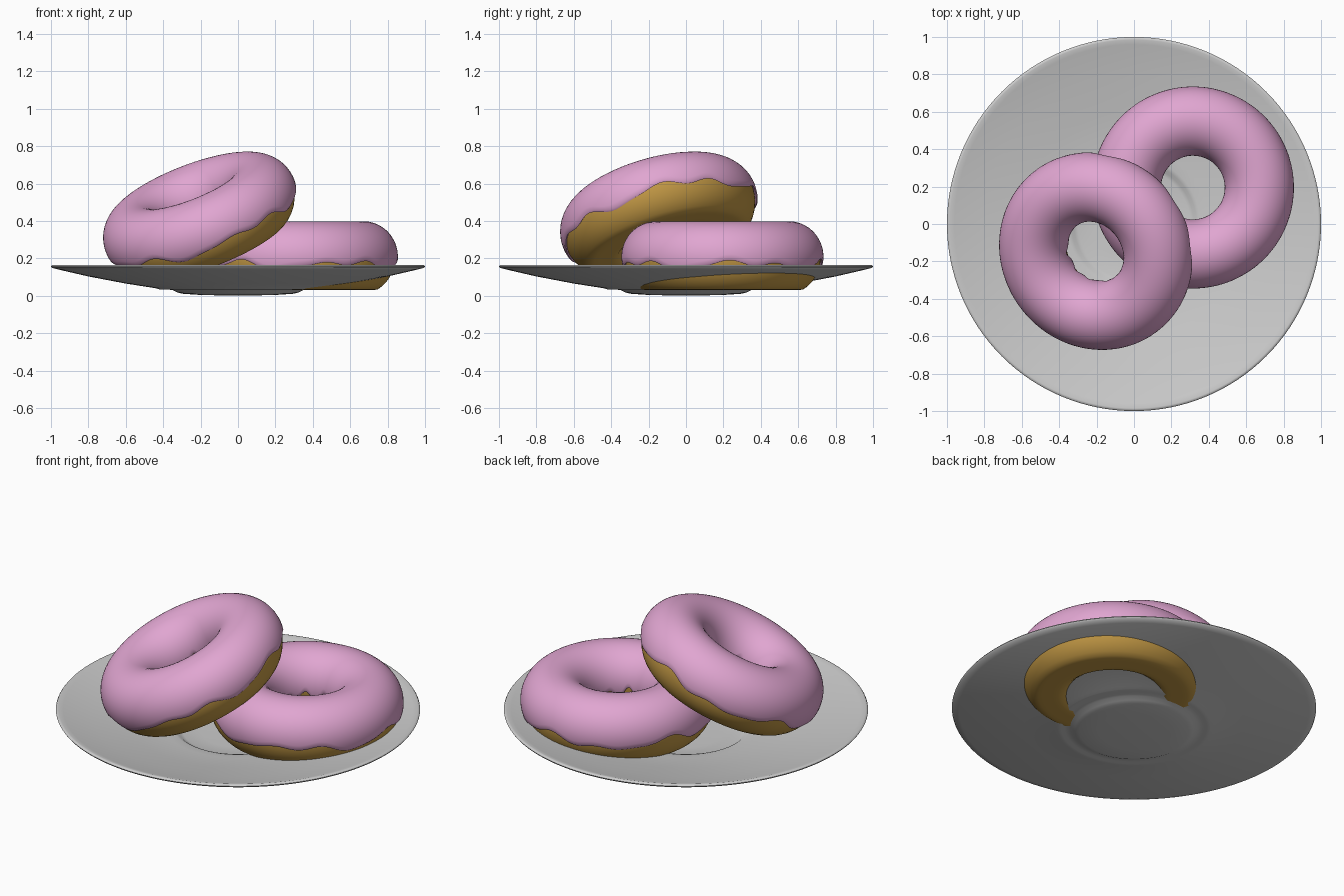
import bpy, bmesh, math
from mathutils import Vector, Matrix

if "Cube" in bpy.data.objects:
    bpy.data.objects.remove(bpy.data.objects["Cube"])


def material(name, rgb):
    m = bpy.data.materials.new(name)
    m.diffuse_color = (*rgb, 1)
    m.use_nodes = True
    m.node_tree.nodes["Principled BSDF"].inputs["Base Color"].default_value = m.diffuse_color
    return m


PLATE = material("plate_grey", (0.60, 0.60, 0.60))
DOUGH = material("golden_dough", (0.55, 0.32, 0.06))
ICING = material("pink_icing", (0.75, 0.38, 0.64))
MAJOR = 0.355


def grid_object(name, rows, mat, matrix, angle):
    """Skin closed rings of points, each row being one cross-section around the axis."""
    bm = bmesh.new()
    vs = [[bm.verts.new(p) for p in row] for row in rows]
    n, k = len(vs), len(vs[0])
    for i in range(n):
        for j in range(k):
            a, b = vs[i], vs[(i + 1) % n]
            bm.faces.new((a[j], b[j], b[(j + 1) % k], a[(j + 1) % k]))
    bmesh.ops.remove_doubles(bm, verts=bm.verts, dist=1e-5)
    bmesh.ops.recalc_face_normals(bm, faces=bm.faces)
    me = bpy.data.meshes.new(name)
    bm.to_mesh(me)
    bm.free()
    me.materials.append(mat)
    ob = bpy.data.objects.new(name, me)
    bpy.context.collection.objects.link(ob)
    ob.matrix_world = matrix
    bpy.ops.object.select_all(action='DESELECT')
    ob.select_set(True)
    bpy.context.view_layer.objects.active = ob
    bpy.ops.object.shade_smooth_by_angle(angle=math.radians(angle))
    return ob


def revolve(profile, u):
    return [(r * math.cos(u), r * math.sin(u), z) for r, z in profile]


def tube(v, rr, rz):
    return (MAJOR + rr * math.cos(v), rz * math.sin(v))


def icing_section(u):
    # wavy edge heights outside and inside, then a lip tucked into the dough
    outer = -0.19 + 0.10 * math.sin(5 * u + 0.6) + 0.07 * math.sin(9 * u + 2) + 0.04 * math.sin(14 * u)
    inner = math.pi + 0.18 + 0.12 * math.sin(11 * u) + 0.08 * math.sin(7 * u + 1)
    outside, inside = [], []
    steps = 30
    for i in range(steps + 1):
        v = outer + (inner - outer) * i / steps
        outside.append(tube(v, 0.185, 0.190))
        inside.append(tube(v, 0.160, 0.165))
    lip_a = tube(outer - 0.06, 0.179, 0.184)
    lip_b = tube(inner + 0.06, 0.179, 0.184)
    return [lip_a] + outside + [lip_b] + inside[::-1]


def donut(prefix, matrix):
    count = 144
    turns = [2 * math.pi * i / count for i in range(count)]
    # dough: ring with a flattened underside
    section = []
    for i in range(40):
        r, z = tube(2 * math.pi * i / 40, 0.170, 0.195)
        section.append((r, min(max(z, -0.178), 0.165)))
    grid_object(prefix + "_dough", [revolve(section, u) for u in turns], DOUGH, matrix, 60)
    grid_object(prefix + "_icing", [revolve(icing_section(u), u) for u in turns], ICING, matrix, 60)


# plate: thin shallow dish with a stepped well and a foot
plate_profile = [
    (0, 0.018), (0.20, 0.020), (0.30, 0.024), (0.32, 0.030), (0.335, 0.042), (0.355, 0.048),
    (0.40, 0.050), (0.60, 0.083), (0.80, 0.122), (0.96, 0.158), (0.985, 0.165), (0.995, 0.164),
    (1.0, 0.157), (0.995, 0.149), (0.96, 0.140), (0.80, 0.103), (0.60, 0.065), (0.44, 0.040),
    (0.42, 0.034), (0.40, 0.032), (0.38, 0.034), (0.35, 0.030), (0.325, 0.018), (0.30, 0.011),
    (0.20, 0.004), (0, 0.0)]
bm_turns = [2 * math.pi * i / 128 for i in range(128)]


def plate():
    bm = bmesh.new()
    vs = [bm.verts.new((r, 0, z)) for r, z in plate_profile]
    es = [bm.edges.new(p) for p in zip(vs, vs[1:])]
    bmesh.ops.spin(bm, geom=vs + es, cent=(0, 0, 0), axis=(0, 0, 1),
                   angle=2 * math.pi, steps=128, use_merge=True)
    bmesh.ops.remove_doubles(bm, verts=bm.verts, dist=1e-5)
    bmesh.ops.recalc_face_normals(bm, faces=bm.faces)
    me = bpy.data.meshes.new("plate")
    bm.to_mesh(me)
    bm.free()
    me.materials.append(PLATE)
    ob = bpy.data.objects.new("plate", me)
    bpy.context.collection.objects.link(ob)
    bpy.ops.object.select_all(action='DESELECT')
    ob.select_set(True)
    bpy.context.view_layer.objects.active = ob
    bpy.ops.object.shade_smooth_by_angle(angle=math.radians(50))


plate()
# one donut lies flat, the other leans on it
donut("flat_donut", Matrix.Translation((0.315, 0.195, 0.208)))
lean = Vector((0, 0, 1)).rotation_difference(Vector((-0.35, -0.26, 0.90))).to_matrix().to_4x4()
donut("leaning_donut", Matrix.Translation((-0.203, -0.145, 0.427)) @ lean)
